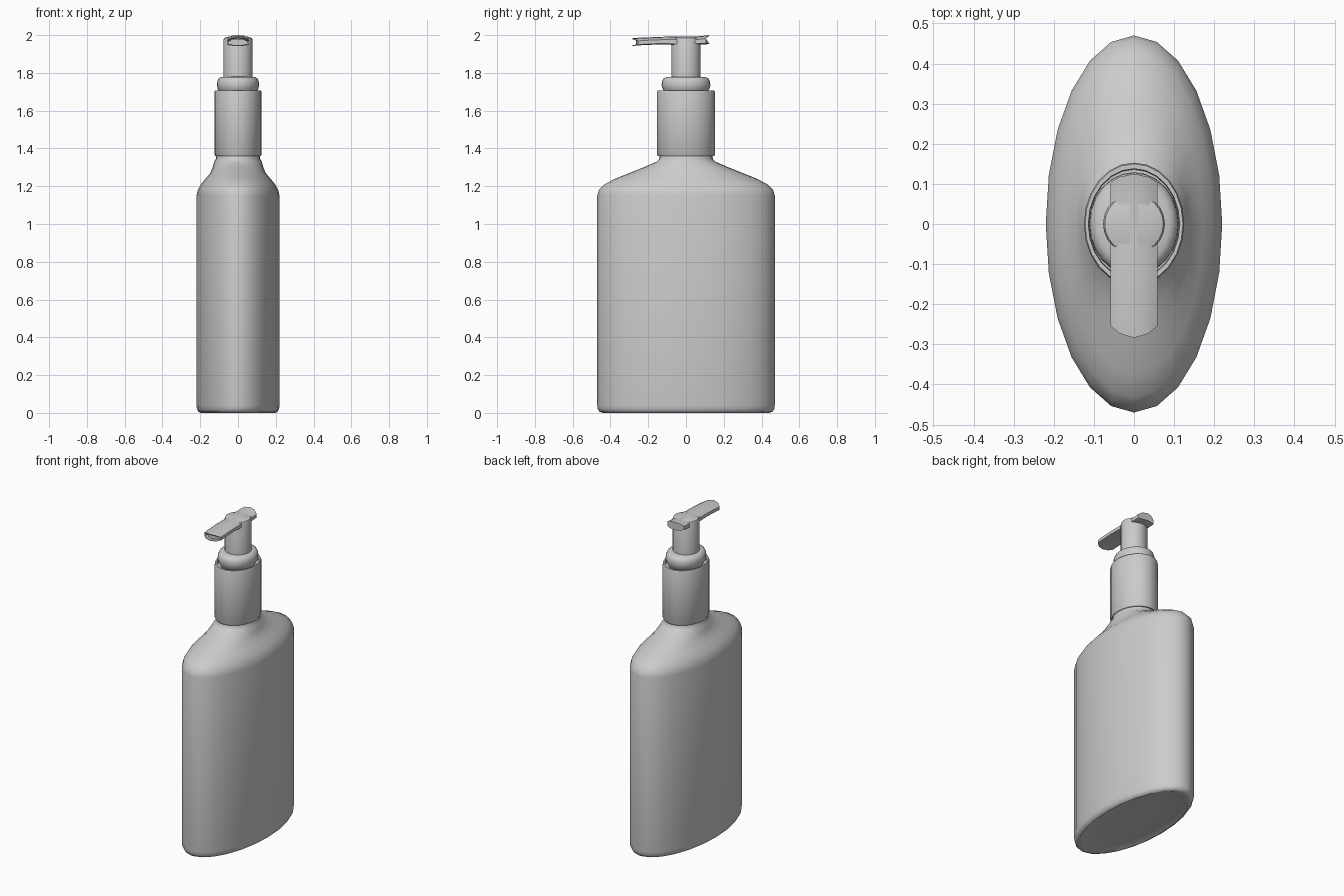
import bpy, bmesh, math

if "Cube" in bpy.data.objects:
    bpy.data.objects.remove(bpy.data.objects["Cube"])


def finish(name, bm, angle):
    bmesh.ops.recalc_face_normals(bm, faces=bm.faces)
    me = bpy.data.meshes.new(name)
    bm.to_mesh(me)
    bm.free()
    ob = bpy.data.objects.new(name, me)
    bpy.context.collection.objects.link(ob)
    bpy.ops.object.select_all(action='DESELECT')
    ob.select_set(True)
    bpy.context.view_layer.objects.active = ob
    bpy.ops.object.shade_smooth_by_angle(angle=math.radians(angle))
    return ob


def skin(bm, rings):
    """Bridge equal-sized closed loops and cap both ends."""
    n = len(rings[0])
    for a, b in zip(rings, rings[1:]):
        for i in range(n):
            j = (i + 1) % n
            bm.faces.new((a[i], a[j], b[j], b[i]))
    bm.faces.new(rings[0])
    bm.faces.new(rings[-1])


def elliptic(name, profile, sides=24, angle=40):
    """Stack of ellipses given as (x radius, y radius, z)."""
    bm = bmesh.new()
    rings = []
    for rx, ry, z in profile:
        rings.append([bm.verts.new((rx * math.cos(math.tau * i / sides),
                                    ry * math.sin(math.tau * i / sides), z))
                      for i in range(sides)])
    skin(bm, rings)
    return finish(name, bm, angle)


# Oval bottle with sloping shoulders and a shallow recess underneath
elliptic("bottle", [
    (.11, .28, .012), (.175, .41, .008), (.198, .44, 0), (.21, .458, .006),
    (.217, .467, .02), (.22, .47, .04), (.22, .47, 1.15), (.213, .461, 1.18),
    (.197, .432, 1.21), (.172, .375, 1.24), (.147, .3, 1.27),
    (.134, .225, 1.30), (.126, .155, 1.33), (.117, .142, 1.345),
    (.115, .14, 1.38)])

# Tall screw collar with an inner lip
elliptic("collar", [
    (.10, .125, 1.36), (.12, .149, 1.36), (.125, .153, 1.368),
    (.125, .153, 1.70), (.122, .15, 1.708), (.114, .138, 1.708),
    (.112, .136, 1.685), (.09, .11, 1.685)])

# Rounded bead on which the pump sits
elliptic("bead", [
    (.09, .105, 1.68), (.098, .115, 1.70), (.108, .124, 1.715),
    (.112, .129, 1.735), (.110, .127, 1.755), (.103, .12, 1.77),
    (.09, .105, 1.778), (.07, .07, 1.78)])

# Pump stem
elliptic("stem", [(.077, .077, 1.76), (.077, .077, 1.975),
                  (.073, .073, 1.985), (.05, .05, 1.992)])

# Spout: arched section swept along y as (y, half width, bottom, top, end bow)
stations = [(-.255, .058, 1.943, 1.984, -.029), (-.225, .059, 1.947, 1.987, -.01),
            (-.13, .059, 1.951, 1.991, 0), (-.06, .059, 1.948, 1.993, 0),
            (.05, .059, 1.95, 1.993, 0), (.085, .059, 1.951, 1.996, .005),
            (.105, .058, 1.952, 2.0, .02)]
section = [(-1, .12), (-.6, 0), (0, 0), (.6, 0), (1, .12),
           (1, .62), (.6, .92), (0, 1), (-.6, .92), (-1, .62)]
bm = bmesh.new()
rings = [[bm.verts.new((u * hw, y + bow * (1 - u * u), lo + v * (hi - lo)))
          for u, v in section] for y, hw, lo, hi, bow in stations]
# Hollow mouth at the tip
mouth = [[bm.verts.new((v.co.x * .85, v.co.y + dy, 1.963 + (v.co.z - 1.963) * .72))
          for v in rings[0]] for dy in (.02, .001)]
skin(bm, mouth + rings)
finish("spout", bm, 30)
